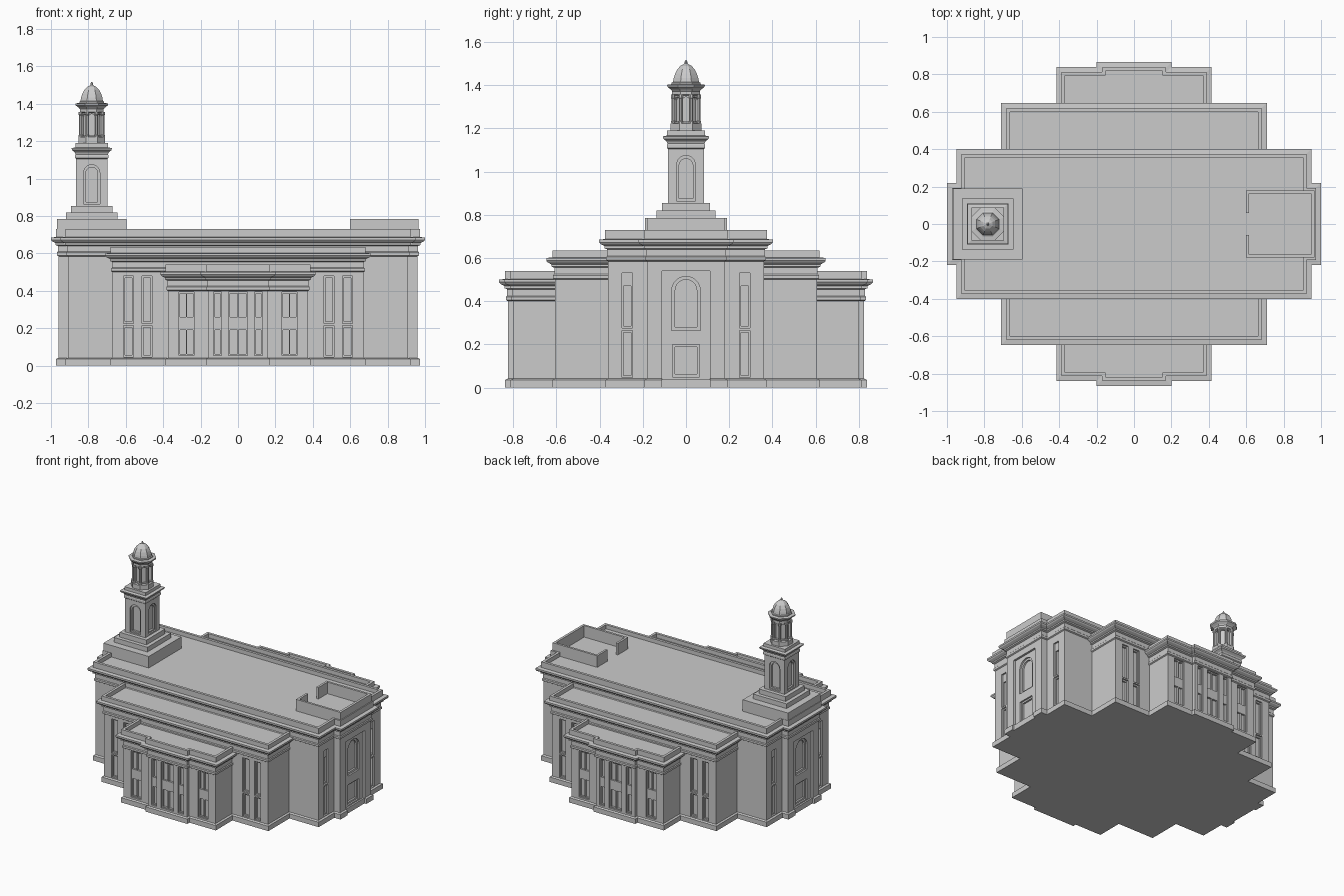
import bpy, bmesh, math

if "Cube" in bpy.data.objects:
    bpy.data.objects.remove(bpy.data.objects["Cube"])

stone = bpy.data.materials.new("pale_stone")
stone.diffuse_color = (0.6, 0.6, 0.6, 1)
stone.use_nodes = True
stone.node_tree.nodes["Principled BSDF"].inputs["Base Color"].default_value = stone.diffuse_color


def finish(name, bm):
    bmesh.ops.recalc_face_normals(bm, faces=bm.faces)
    me = bpy.data.meshes.new(name)
    bm.to_mesh(me)
    bm.free()
    me.materials.append(stone)
    ob = bpy.data.objects.new(name, me)
    bpy.context.collection.objects.link(ob)
    return ob


def loft(bm, rings):
    """Skin a list of matching rings and cap both ends."""
    vs = [[bm.verts.new(p) for p in r] for r in rings]
    n = len(vs[0])
    for a, b in zip(vs, vs[1:]):
        for i in range(n):
            j = (i + 1) % n
            bm.faces.new((a[i], a[j], b[j], b[i]))
    bm.faces.new(vs[0])
    bm.faces.new(vs[-1])


def box(bm, x0, x1, y0, y1, z0, z1):
    loft(bm, [[(x0, y0, z), (x1, y0, z), (x1, y1, z), (x0, y1, z)] for z in (z0, z1)])


def footprint(d, a, b, c=None, e=None):
    """Rectangle a x b, optionally joined with rectangle c x e, grown by d."""
    a, b = a + d, b + d
    if c is None:
        return [(a, b), (-a, b), (-a, -b), (a, -b)]
    c, e = c + d, e + d
    return [(a, b), (-a, b), (-a, e), (-c, e), (-c, -e), (-a, -e),
            (-a, -b), (a, -b), (a, -e), (c, -e), (c, e), (a, e)]


def ngon(n, half, z, cx=0.0):
    """Regular ring with a flat side facing front, measured to its flats."""
    r = half / math.cos(math.pi / n)
    return [(cx + r * math.cos(math.tau * (i + .5) / n),
             r * math.sin(math.tau * (i + .5) / n), z) for i in range(n)]


def outline(u, w, z0, z1, arch):
    """Opening outline of half width w."""
    if not arch:
        return [(u - w, z0), (u + w, z0), (u + w, z1), (u - w, z1)]
    arc = [(u + w * math.cos(math.pi * i / 12), z1 - w + w * math.sin(math.pi * i / 12))
           for i in range(13)]
    return [(u - w, z0), (u + w, z0)] + arc


def carve(ob, openings, turns, cx=0.0):
    """Cut openings (u, half width, z0, z1, wall distance, depth, arch) on each side."""
    bm = bmesh.new()
    for t in turns:
        c, s = math.cos(t), math.sin(t)
        for u, w, z0, z1, wall, depth, arch in openings:
            pts = outline(u, w, z0, z1, arch)
            loft(bm, [[(cx + c * d - s * p, s * d + c * p, z) for p, z in pts]
                      for d in (wall - depth, wall + .016)])
    cutter = finish("opening_cutter", bm)
    cutter.hide_render = True
    mod = ob.modifiers.new("openings", 'BOOLEAN')
    mod.operation, mod.solver, mod.object = 'DIFFERENCE', 'EXACT', cutter
    bpy.context.view_layer.objects.active = ob
    bpy.ops.object.modifier_apply(modifier=mod.name)
    bpy.data.objects.remove(cutter)


def wing(name, zc, zt, *plan):
    """Block with plinth, wall, architrave, cornice, parapet and sunken roof."""
    prof = [(.012, 0), (.012, .036), (0, .042),
            (0, zc - .10), (.008, zc - .095), (.008, zc - .08), (.003, zc - .075),
            (.003, zc - .045), (.015, zc - .04), (.015, zc - .03), (.034, zc - .02),
            (.04, zc - .012), (.04, zc), (.012, zc + .003),
            (.012, zt), (-.007, zt), (-.007, zt - .03)]
    bm = bmesh.new()
    loft(bm, [[(x, y, z) for x, y in footprint(d, *plan)] for d, z in prof])
    return finish(name, bm)


ENDS = (0, math.pi)
FRONT_BACK = (-math.pi / 2, math.pi / 2)

# Main hall: recessed end panels, arched windows, tall side windows
hall = wing("main_hall", .685, .73, .91, .362, .96, .18)
carve(hall, [(0, .11, -.02, .54, .96, .015, False)]
      + [(s * .272, .024, a, b, .91, .012, False)
         for s in (-1, 1) for a, b in ((.046, .265), (.275, .53))], ENDS)
carve(hall, [(0, .066, .265, .515, .945, .012, True), (0, .062, .05, .2, .945, .012, False)]
      + [(s * .272, .017, a, b, .91, .024, False)
         for s in (-1, 1) for a, b in ((.055, .255), (.285, .47))], ENDS)
carve(hall, [(0, .05, .28, .50, .945, .025, True), (0, .05, .062, .188, .945, .025, False)], ENDS)

# Plinth strips inside the recessed end panels
bm = bmesh.new()
for s in (-1, 1):
    xs = sorted((s * .94, s * .957))
    box(bm, *xs, -.11, .11, 0, .04)
finish("end_panel_plinth", bm)

# Middle wing with paired tall windows
middle = wing("middle_wing", .60, .635, .67, .607)
cols = [s * x for s in (-1, 1) for x in (.487, .585)]
carve(middle, [(u, .026, a, b, .607, .012, False)
               for u in cols for a, b in ((.046, .216), (.226, .48))], FRONT_BACK)
carve(middle, [(u, .019, a, b, .607, .024, False)
               for u in cols for a, b in ((.056, .205), (.236, .47))], FRONT_BACK)

# Entrance wing with a projecting centre bay
entry = wing("entrance_wing", .50, .54, .16, .825, .375, .80)
carve(entry, [(s * .275, .041, .055, .395, .80, .01, False) for s in (-1, 1)]
      + [(s * .11, .021, .055, .395, .825, .01, False) for s in (-1, 1)]
      + [(0, .051, .055, .395, .825, .01, False)], FRONT_BACK)
panes = []
for a, b in ((.062, .19), (.26, .387)):
    for s in (-1, 1):
        panes += [(s * .275 + o, .0155, a, b, .80, .024, False) for o in (-.019, .019)]
        panes += [(s * .11, .014, a, b, .825, .024, False),
                  (s * .024, .020, a, b, .825, .024, False)]
carve(entry, panes, FRONT_BACK)

# Roof screen, open towards the tower
bm = bmesh.new()
box(bm, .947, .965, -.18, .18, .68, .785)
for s in (-1, 1):
    box(bm, .60, .955, *sorted((s * .164, s * .18)), .68, .785)
    box(bm, .60, .616, *sorted((s * .06, s * .17)), .68, .785)
finish("roof_screen", bm)

# Tower pedestal and square shaft
TX = -.782
bm = bmesh.new()
box(bm, -.968, -.597, -.19, .19, .68, .785)
finish("tower_pedestal", bm)

bm = bmesh.new()
loft(bm, [ngon(4, h, z, TX) for h, z in (
    (.137, .77), (.137, .82), (.11, .82), (.11, .855), (.083, .855), (.083, 1.105),
    (.089, 1.11), (.089, 1.125), (.086, 1.13), (.09, 1.14), (.105, 1.152),
    (.108, 1.163), (.087, 1.167), (.087, 1.19))])
shaft = finish("tower_shaft", bm)
QUARTERS = [i * math.pi / 2 for i in range(4)]
carve(shaft, [(0, .043, .865, 1.075, .083, .01, True)], QUARTERS, TX)
carve(shaft, [(0, .032, .875, 1.06, .083, .024, True)], QUARTERS, TX)

# Octagonal lantern with an arched opening on each face
bm = bmesh.new()
loft(bm, [ngon(8, h, z, TX) for h, z in (
    (.072, 1.18), (.072, 1.222), (.058, 1.226), (.058, 1.352), (.064, 1.356),
    (.064, 1.372), (.07, 1.38), (.086, 1.392), (.088, 1.402), (.066, 1.405))])
lantern = finish("lantern", bm)
carve(lantern, [(0, .017, 1.232, 1.345, .058, .014, True)],
      [i * math.pi / 4 for i in range(8)], TX)

# Lantern corner columns
bm = bmesh.new()
for x, y, _ in ngon(8, .059, 0):
    loft(bm, [[(TX + x + px, y + py, z) for px, py, _ in ngon(8, h, 0)]
              for h, z in ((.011, 1.22), (.011, 1.232), (.008, 1.236),
                           (.008, 1.338), (.011, 1.342), (.011, 1.356))])
finish("lantern_columns", bm)

# Dome and finial
bm = bmesh.new()
loft(bm, [ngon(8, h, z, TX) for h, z in (
    (.066, 1.40), (.066, 1.412), (.06, 1.415), (.057, 1.433), (.05, 1.455),
    (.039, 1.475), (.025, 1.49), (.01, 1.498), (.007, 1.501), (.007, 1.508), (.002, 1.517))])
finish("dome", bm)
